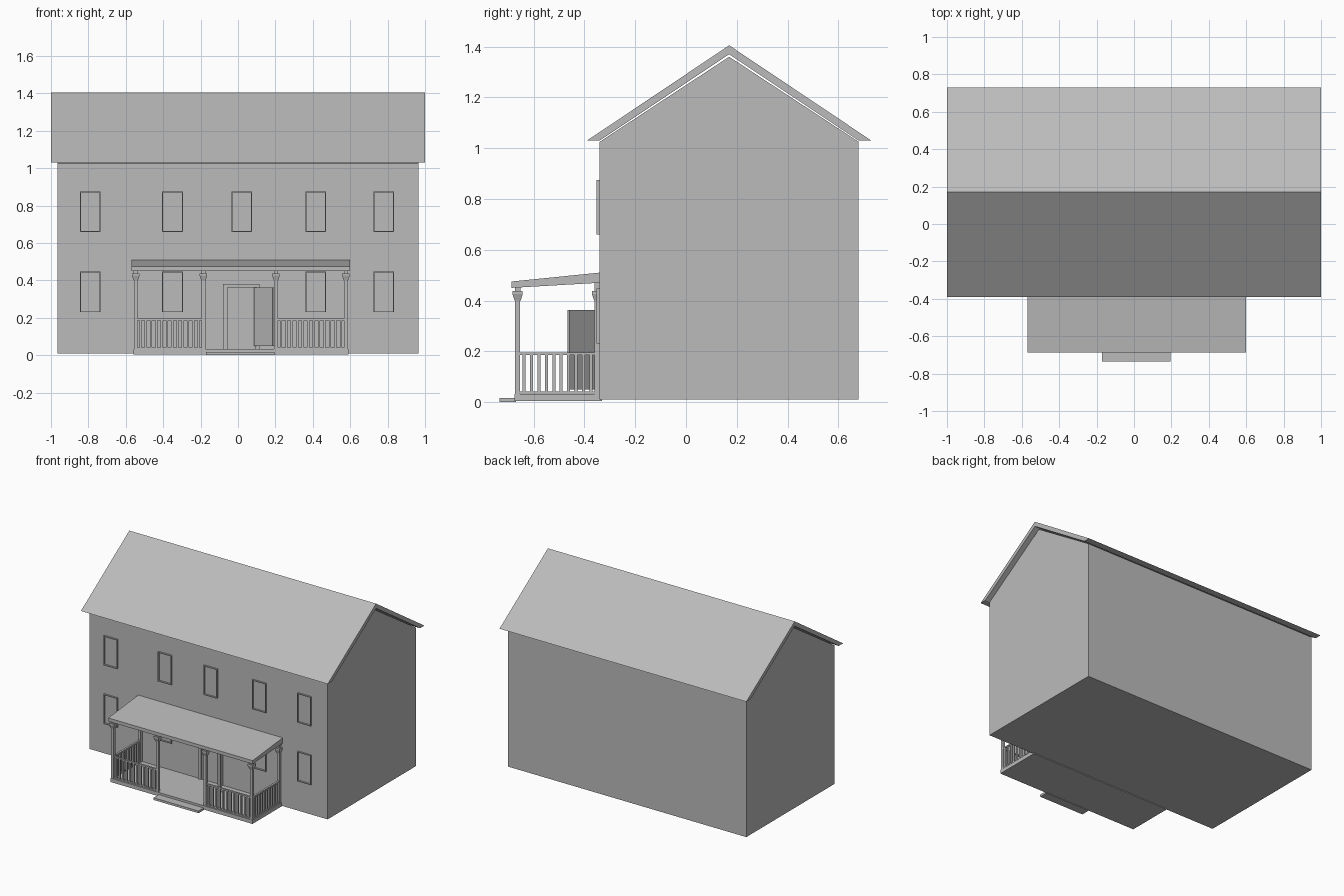
import bpy, bmesh, math
from mathutils import Matrix, Vector

if "Cube" in bpy.data.objects:
    bpy.data.objects.remove(bpy.data.objects["Cube"])

grey = bpy.data.materials.new("plain_grey")
grey.diffuse_color = (0.5, 0.5, 0.5, 1)
grey.use_nodes = True
grey.node_tree.nodes["Principled BSDF"].inputs["Base Color"].default_value = grey.diffuse_color


def finish(name, bm):
    bmesh.ops.recalc_face_normals(bm, faces=bm.faces)
    mesh = bpy.data.meshes.new(name)
    bm.to_mesh(mesh)
    bm.free()
    mesh.materials.append(grey)
    obj = bpy.data.objects.new(name, mesh)
    bpy.context.collection.objects.link(obj)
    return obj


def add_box(bm, x0, x1, y0, y1, z0, z1):
    m = Matrix.Translation(((x0 + x1) / 2, (y0 + y1) / 2, (z0 + z1) / 2))
    m = m @ Matrix.Diagonal((x1 - x0, y1 - y0, z1 - z0, 1))
    bmesh.ops.create_cube(bm, size=1, matrix=m)


def boxes(name, *dims):
    bm = bmesh.new()
    for d in dims:
        add_box(bm, *d)
    return finish(name, bm)


def prism(name, profile, x0, x1):
    """Extrude a (y, z) outline along x."""
    bm = bmesh.new()
    face = bm.faces.new([bm.verts.new((x0, y, z)) for y, z in profile])
    new = bmesh.ops.extrude_face_region(bm, geom=[face])["geom"]
    bmesh.ops.translate(bm, vec=(x1 - x0, 0, 0),
                        verts=[v for v in new if isinstance(v, bmesh.types.BMVert)])
    return finish(name, bm)


# House body and gable roof
FRONT = -0.34
prism("house_walls", [(FRONT, 0.01), (0.68, 0.01), (0.68, 1.025),
                      (0.17, 1.36), (FRONT, 1.025)], -0.965, 0.965)
prism("main_roof", [(-0.39, 1.03), (0.17, 1.405), (0.73, 1.03),
                    (0.68, 1.03), (0.17, 1.37), (FRONT, 1.03)], -1, 1)


# Window frames with recessed centres
def window(x, z0, z1):
    a, b, t, y0, y1 = x - 0.055, x + 0.055, 0.005, -0.352, FRONT + 0.002
    boxes("window_frame", (a, a + t, y0, y1, z0, z1), (b - t, b, y0, y1, z0, z1),
          (a + t, b - t, y0, y1, z0, z0 + t), (a + t, b - t, y0, y1, z1 - t, z1))


for x in (-0.79, -0.35, 0.02, 0.415, 0.78):
    window(x, 0.66, 0.875)
    if x != 0.02:
        window(x, 0.23, 0.447)

# Porch floor, step, roof and wall beam
boxes("porch_floor", (-0.56, 0.59, -0.675, -0.33, 0.004, 0.032))
boxes("porch_step", (-0.17, 0.195, -0.735, -0.67, 0, 0.016))
prism("porch_roof", [(-0.687, 0.475), (FRONT, 0.51), (FRONT, 0.47), (-0.687, 0.45)],
      -0.57, 0.6)
boxes("porch_wall_beam", (-0.555, 0.59, -0.36, FRONT, 0.45, 0.475))


# Columns with flared capitals
def column(x, y):
    bm = bmesh.new()
    add_box(bm, x - 0.01, x + 0.01, y - 0.01, y + 0.01, 0.03, 0.41)
    bmesh.ops.create_cone(bm, cap_ends=True, segments=4, radius1=0.012 * 2 ** 0.5,
                          radius2=0.02 * 2 ** 0.5, depth=0.025,
                          matrix=Matrix.Translation((x, y, 0.4125))
                          @ Matrix.Rotation(math.pi / 4, 4, 'Z'))
    add_box(bm, x - 0.02, x + 0.02, y - 0.02, y + 0.02, 0.425, 0.438)
    add_box(bm, x - 0.011, x + 0.011, y - 0.011, y + 0.011, 0.438, 0.455)
    finish("porch_column", bm)


for x in (-0.547, -0.185, 0.203, 0.577):
    column(x, -0.663)
for x in (-0.547, 0.577):
    column(x, -0.35)


# Railings with evenly spaced balusters
def railing(start, end, count):
    a, b = Vector(start), Vector(end)
    bm = bmesh.new()
    for z0, z1 in ((0.034, 0.042), (0.185, 0.195)):
        add_box(bm, min(a.x, b.x) - 0.007, max(a.x, b.x) + 0.007,
                min(a.y, b.y) - 0.007, max(a.y, b.y) + 0.007, z0, z1)
    for i in range(count):
        p = a.lerp(b, (i + 0.5) / count)
        add_box(bm, p.x - 0.006, p.x + 0.006, p.y - 0.006, p.y + 0.006, 0.04, 0.187)
    finish("porch_railing", bm)


railing((-0.535, -0.663), (-0.197, -0.663), 12)
railing((0.215, -0.663), (0.565, -0.663), 12)
for x in (-0.547, 0.577):
    railing((x, -0.652), (x, -0.36), 10)

# Door frame and open door leaf, hinged on the right
boxes("door_frame", (-0.08, -0.055, -0.35, FRONT + 0.002, 0.03, 0.382),
      (0.09, 0.115, -0.35, FRONT + 0.002, 0.03, 0.382),
      (-0.055, 0.09, -0.35, FRONT + 0.002, 0.363, 0.382))
leaf = boxes("door_leaf", (0, 0.142, -0.005, 0.005, 0.05, 0.363))
leaf.location = (0.088, -0.362, 0)
leaf.rotation_euler = (0, 0, -math.pi / 4)
